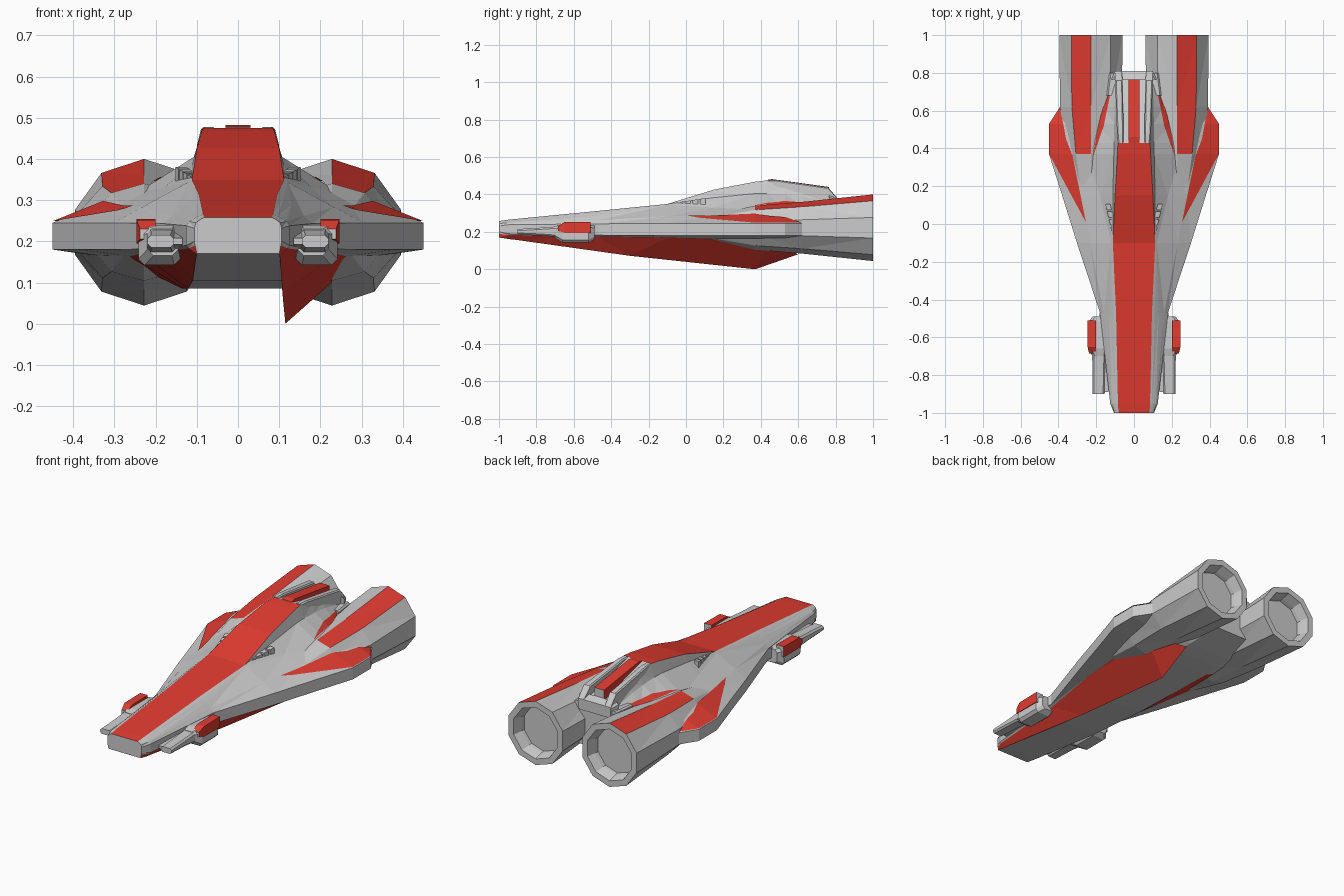
import bpy, bmesh
from math import sin, cos, radians
from mathutils import Vector
from mathutils.bvhtree import BVHTree

grey = bpy.data.materials.new("grey")
grey.diffuse_color = (0.8, 0.8, 0.8, 1)
red = bpy.data.materials.new("red")
red.diffuse_color = (0.76, 0.045, 0.03, 1)


def finish(name, bm, mirror=False):
    me = bpy.data.meshes.new(name)
    bm.to_mesh(me)
    bm.free()
    ob = bpy.data.objects.new(name, me)
    bpy.context.collection.objects.link(ob)
    me.materials.append(grey)
    me.materials.append(red)
    if mirror:
        m = ob.modifiers.new("mirror", "MIRROR")
        m.use_axis[0] = True
    return ob


def loft(name, rings, is_red=lambda i, k: False, mirror=False):
    """Skin a list of equal-length point rings and cap both ends."""
    bm = bmesh.new()
    vs = [[bm.verts.new(p) for p in r] for r in rings]
    n = len(rings[0])
    for i in range(len(vs) - 1):
        for k in range(n):
            j = (k + 1) % n
            f = bm.faces.new((vs[i][k], vs[i][j], vs[i + 1][j], vs[i + 1][k]))
            f.material_index = int(is_red(i, k))
    bm.faces.new(vs[0])
    bm.faces.new(vs[-1])
    bmesh.ops.recalc_face_normals(bm, faces=bm.faces)
    bmesh.ops.triangulate(bm, faces=bm.faces[:])
    return finish(name, bm, mirror)


def block(name, stations, c=0.0, colour=False, mirror=True):
    """Chamfered bar through stations (y, x0, x1, z0, z1)."""
    rings = []
    for y, a, b, l, h in stations:
        if c:
            pts = [(a + c, l), (b - c, l), (b, l + c), (b, h - c),
                   (b - c, h), (a + c, h), (a, h - c), (a, l + c)]
        else:
            pts = [(a, l), (b, l), (b, h), (a, h)]
        rings.append([(x, y, z) for x, z in pts])
    return loft(name, rings, lambda i, k: colour, mirror)


# Hull upper half: y, then x z of deck edge, dorsal foot, shoulder, wing crease
upper = [
    (-1.00, .082, .258, .090, .254, .096, .250, .102, .245),
    (-0.95, .085, .265, .095, .261, .105, .256, .118, .248),
    (-0.47, .095, .312, .110, .303, .130, .288, .160, .262),
    (-0.10, .112, .349, .115, .347, .120, .344, .232, .283),
    (0.15, .100, .426, .112, .383, .180, .330, .275, .287),
    (0.37, .088, .468, .107, .405, .245, .318, .330, .293),
    (0.43, .085, .475, .106, .405, .240, .320, .330, .293),
    (0.53, .085, .450, .105, .400, .200, .332, .330, .293),
    (0.62, .085, .425, .104, .390, .155, .342, .300, .285),
    (0.80, .085, .370, .095, .350, .105, .330, .150, .290),
]
# Hull lower half: chine x, chine top/bottom z, flank top x z, keel x z
lower = [
    (.106, .232, .200, .104, .190, .100, .170),
    (.126, .238, .190, .120, .183, .102, .162),
    (.180, .243, .182, .168, .176, .110, .105),
    (.302, .245, .180, .235, .170, .122, .085),
    (.380, .245, .180, .265, .163, .130, .085),
    (.450, .245, .180, .285, .158, .135, .085),
    (.450, .245, .180, .285, .157, .135, .085),
    (.450, .245, .180, .280, .155, .135, .087),
    (.392, .245, .180, .250, .155, .130, .095),
    (.200, .245, .180, .150, .160, .100, .125),
]
rings = []
for (y, *v), (cx, ct, cb, *w) in zip(upper, lower):
    v = v + [cx, ct, cx, cb] + w
    half = list(zip(v[0::2], v[1::2]))
    rings.append([(x, y, z) for x, z in half] +
                 [(-x, y, z) for x, z in reversed(half)])
# Red deck on top, red flanks beside the keel
hull = loft("hull", rings, lambda i, k: k in (6, 8, 15) and i < 6)

# Engine pods: y, radius x, radius z; last rings form the hollow nozzle
pods = []
for y, rx, rz in [(0.0, .05, .04), (.37, .135, .118), (.62, .172, .138),
                  (1.0, .176, .178), (1.0, .142, .144), (.95, .128, .130),
                  (.93, .125, .127)]:
    ang = [radians(90 - 36 * k) for k in range(10)]
    pods.append([(.228 + rx * cos(a), y, .222 + rz * sin(a)) for a in ang])
loft("engine_pod", pods, lambda i, k: k == 0 and i in (1, 2), mirror=True)

# Loose flank plate hanging below the right side of the keel
bm = bmesh.new()
pts = [(.101, -1, .17), (.108, -.3, .072), (.115, .37, 0), (.14, .6, .08),
       (.29, .45, .155), (.235, -.1, .168), (.168, -.47, .174)]
vs = [bm.verts.new(p) for p in pts]
for tri in ((0, 1, 6), (1, 5, 6), (1, 2, 5), (2, 4, 5), (2, 3, 4)):
    bm.faces.new([vs[t] for t in tri]).material_index = 1
finish("keel_flank_plate", bm)

# Painted panels draped on the hull from plan outlines
tree = BVHTree.FromPolygons([v.co.copy() for v in hull.data.vertices],
                            [tuple(p.vertices) for p in hull.data.polygons])


def panel(name, outline):
    bm = bmesh.new()
    bm.faces.new([bm.verts.new((x, y, 0)) for x, y in outline])
    bmesh.ops.triangulate(bm, faces=bm.faces[:])
    bmesh.ops.subdivide_edges(bm, edges=bm.edges[:], cuts=15, use_grid_fill=True)
    for v in bm.verts:
        hit = tree.ray_cast(Vector((v.co.x, v.co.y, 2)), Vector((0, 0, -1)))[0]
        v.co.z = (hit.z if hit else .245) + .004
    for f in bm.faces:
        f.material_index = 1
    bmesh.ops.recalc_face_normals(bm, faces=bm.faces)
    finish(name, bm, True)


panel("shoulder_panel", [(.255, .01), (.449, .37), (.449, .529), (.39, .618),
                         (.36, .45), (.325, .36)])
panel("inner_panel", [(.215, .36), (.20, .46), (.145, .73), (.115, .74), (.16, .52)])

# Dorsal spine, side rails and rear crossbar
block("dorsal_spine", [(.43, -.03, .03, .40, .477), (.46, -.03, .03, .40, .482),
                       (.765, -.03, .03, .35, .440)], colour=True, mirror=False)
block("dorsal_rail", [(.43, .055, .085, .40, .478), (.48, .055, .09, .40, .478),
                      (.76, .06, .10, .34, .438), (.81, .065, .10, .33, .38)], .006)
block("rear_crossbar", [(.765, -.12, .12, .33, .395), (.81, -.10, .10, .32, .38)],
      .01, mirror=False)
block("rear_brace", [(.68, .10, .145, .30, .36), (.80, .085, .13, .28, .36)], .008)

# Stepped vents set into the deck edges
for n in range(5):
    y, x = -.085 + n * .04, .092 + n * .0095
    block("deck_vent", [(y, x - .012, x + .014, .33, .352 + n * .006),
                        (y + .03, x - .004, x + .022, .33, .356 + n * .006)])

# Nose cannons
block("cannon_mount", [(-.52, .10, .19, .18, .235), (-.46, .10, .18, .185, .24)])
block("cannon_body", [(-.70, .145, .220, .165, .230), (-.66, .140, .242, .142, .240),
                      (-.52, .140, .242, .142, .240), (-.49, .140, .220, .160, .235)], .015)
block("cannon_cover", [(-.685, .20, .238, .205, .230), (-.65, .20, .246, .195, .252),
                       (-.51, .20, .246, .195, .254)], colour=True)
block("cannon_barrel", [(-.90, .155, .220, .185, .215), (-.78, .152, .220, .180, .222),
                        (-.67, .150, .222, .172, .230)], .009)
block("cannon_inner_rail", [(-.89, .135, .160, .192, .208), (-.65, .12, .160, .18, .225)])
